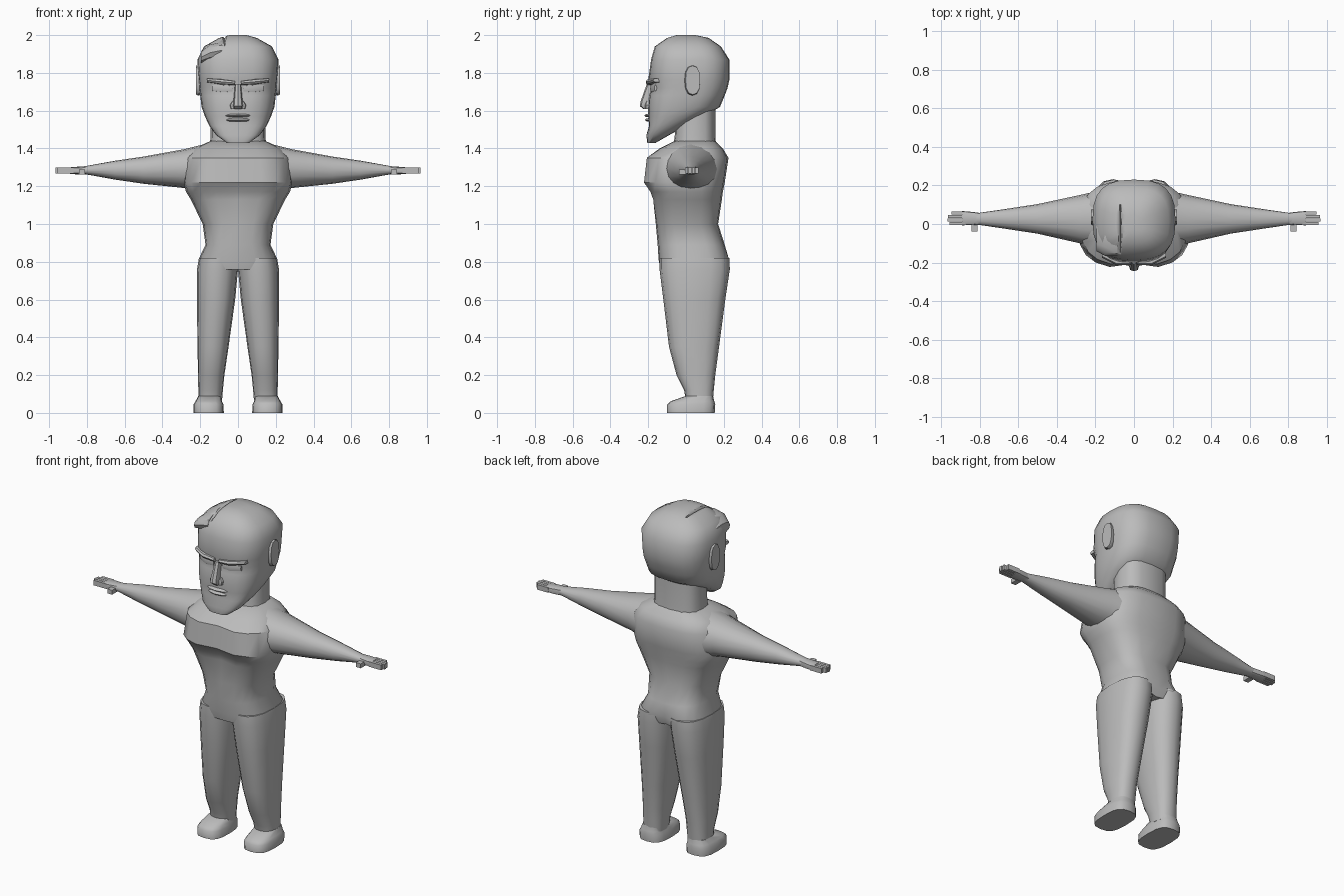
import bpy, bmesh, math
from mathutils import Vector

grey = bpy.data.materials.new("clay grey")
grey.diffuse_color = (0.5, 0.5, 0.5, 1)


def finish(name, bm, mirror=False, angle=40):
    bmesh.ops.recalc_face_normals(bm, faces=bm.faces)
    me = bpy.data.meshes.new(name)
    bm.to_mesh(me)
    bm.free()
    me.materials.append(grey)
    ob = bpy.data.objects.new(name, me)
    bpy.context.collection.objects.link(ob)
    bpy.ops.object.select_all(action='DESELECT')
    ob.select_set(True)
    bpy.context.view_layer.objects.active = ob
    bpy.ops.object.shade_smooth_by_angle(angle=math.radians(angle))
    if mirror:
        ob.modifiers.new("mirror", 'MIRROR')
    return ob


def loft(name, rings, axis='z', segs=16, n=2.5, mirror=False, rule=None, angle=40):
    """Skin rounded sections (t, a0, a1, b0, b1); a,b = x,y for axis z and y,z for axis x."""
    bm = bmesh.new()
    loops = []
    for t, a0, a1, b0, b1 in rings:
        loop = []
        for i in range(segs):
            w = 2 * math.pi * i / segs
            c, s = math.cos(w), math.sin(w)
            a = (a0 + a1) / 2 + (a1 - a0) / 2 * math.copysign(abs(c) ** (2 / n), c)
            b = (b0 + b1) / 2 + (b1 - b0) / 2 * math.copysign(abs(s) ** (2 / n), s)
            p = Vector((a, b, t) if axis == 'z' else (t, a, b))
            if rule:
                rule(p)
            loop.append(bm.verts.new(p))
        loops.append(loop)
    for lo, hi in zip(loops, loops[1:]):
        for i in range(segs):
            j = (i + 1) % segs
            bm.faces.new((lo[i], lo[j], hi[j], hi[i]))
    bm.faces.new(loops[0])
    bm.faces.new(loops[-1])
    return finish(name, bm, mirror, angle)


def sym(rows):
    return [(z, -w, w, y0, y1) for z, w, y0, y1 in rows]


def box(name, x0, x1, y0, y1, z0, z1, mirror=True):
    bm = bmesh.new()
    bmesh.ops.create_cube(bm, size=1)
    for v in bm.verts:
        v.co = ((x0 + x1) / 2 + v.co.x * (x1 - x0),
                (y0 + y1) / 2 + v.co.y * (y1 - y0),
                (z0 + z1) / 2 + v.co.z * (z1 - z0))
    return finish(name, bm, mirror, 30)


# Torso, with a groove between the chest muscles and along the spine
def groove(p):
    if abs(p.x) < 0.01:
        if 1.1 < p.z < 1.38 and p.y < 0:
            p.y += 0.025
        elif p.z < 0.85 and p.y > 0:
            p.y -= 0.03


loft("torso", sym([
    (0.76, 0.205, -0.135, 0.22), (0.81, 0.21, -0.145, 0.235), (0.89, 0.172, -0.15, 0.205),
    (1.0, 0.187, -0.16, 0.17), (1.13, 0.25, -0.18, 0.19), (1.17, 0.275, -0.195, 0.195),
    (1.22, 0.29, -0.23, 0.205), (1.35, 0.275, -0.215, 0.225), (1.40, 0.23, -0.14, 0.195),
    (1.44, 0.145, -0.06, 0.155)]), segs=20, n=2.8, rule=groove)

# Neck
loft("neck", sym([(1.38, 0.155, -0.075, 0.165), (1.46, 0.145, -0.06, 0.155),
                  (1.68, 0.145, -0.05, 0.155)]), n=2.8)

# Legs and feet
loft("leg", [
    (0.06, 0.085, 0.21, 0.0, 0.142), (0.12, 0.08, 0.21, -0.01, 0.147),
    (0.2, 0.072, 0.212, -0.05, 0.155), (0.35, 0.05, 0.214, -0.09, 0.175),
    (0.6, 0.015, 0.218, -0.12, 0.208), (0.76, 0.0, 0.217, -0.14, 0.232),
    (0.82, 0.0, 0.207, -0.14, 0.23)], mirror=True)
loft("foot", [
    (0.0, 0.075, 0.235, -0.1, 0.152), (0.045, 0.077, 0.235, -0.1, 0.155),
    (0.062, 0.085, 0.225, -0.08, 0.15), (0.09, 0.09, 0.21, 0.0, 0.143)],
    n=3, mirror=True, angle=50)

# Arms
loft("arm", [
    (0.15, -0.13, 0.18, 1.15, 1.43), (0.28, -0.10, 0.15, 1.19, 1.397),
    (0.5, -0.05, 0.103, 1.213, 1.357), (0.65, -0.027, 0.08, 1.235, 1.335),
    (0.8, -0.005, 0.058, 1.262, 1.308), (0.83, -0.005, 0.058, 1.265, 1.303)],
    axis='x', n=2.2, mirror=True)

# Hands: palm, four fingers, thumb
loft("palm", [(0.79, 0.0, 0.056, 1.264, 1.306), (0.84, -0.005, 0.063, 1.262, 1.304),
              (0.89, -0.007, 0.067, 1.265, 1.30)], axis='x', segs=12, n=3.5, mirror=True)
for i, tip in enumerate((0.955, 0.965, 0.962, 0.945)):
    y = -0.006 + i * 0.0185
    box("finger", 0.87, tip, y, y + 0.016, 1.268, 1.298)
box("thumb", 0.81, 0.842, -0.038, 0.01, 1.262, 1.288)

# Head, with a hair parting cut into the crown
head = loft("head", sym([
    (1.43, 0.06, -0.205, -0.16), (1.47, 0.115, -0.21, -0.09), (1.52, 0.152, -0.195, 0.0),
    (1.57, 0.175, -0.2, 0.1), (1.62, 0.193, -0.2, 0.18), (1.68, 0.2, -0.195, 0.205),
    (1.72, 0.205, -0.183, 0.22), (1.765, 0.208, -0.2, 0.23), (1.87, 0.215, -0.185, 0.23),
    (1.94, 0.18, -0.165, 0.185), (1.985, 0.1, -0.1, 0.12), (2.0, 0.045, -0.05, 0.05)]),
    segs=24, n=2.7)
bm = bmesh.new()
ends = [[bm.verts.new((x, y, z)) for x, z in ((-0.07, zb), (-0.045, 2.1), (-0.13, 2.1))]
        for y, zb in ((-0.3, 1.925), (0.1, 1.975))]
bm.faces.new(ends[0])
bm.faces.new(ends[1])
for i in range(3):
    j = (i + 1) % 3
    bm.faces.new((ends[0][i], ends[0][j], ends[1][j], ends[1][i]))
cutter = finish("parting_cutter", bm)
cutter.hide_render = True
cutter.hide_set(True)
cut = head.modifiers.new("parting", 'BOOLEAN')
cut.operation = 'DIFFERENCE'
cut.object = cutter

# Hair tuft swept over the side of the parting
loft("hair_tuft", [(-0.195, -0.14, 0.02, 1.85, 1.915), (-0.15, -0.165, 0.04, 1.86, 1.953),
                   (-0.085, -0.165, 0.04, 1.87, 1.97)], axis='x', segs=12, n=2.3)

# Ears
loft("ear", [(0.18, 0.0, 0.06, 1.69, 1.83), (0.21, -0.008, 0.075, 1.68, 1.84),
             (0.222, -0.003, 0.075, 1.685, 1.838)], axis='x', segs=12, n=2.4, mirror=True)

# Brows and eyes
loft("brow", [(0.015, -0.212, -0.15, 1.735, 1.758), (0.09, -0.213, -0.14, 1.738, 1.768),
              (0.165, -0.175, -0.1, 1.75, 1.772)], axis='x', segs=8, n=3, mirror=True)
loft("eye", [(0.03, -0.19, -0.15, 1.70, 1.733), (0.08, -0.19, -0.15, 1.695, 1.738),
             (0.135, -0.168, -0.12, 1.703, 1.738)], axis='x', segs=8, n=4, mirror=True)

# Nose with nostril wings
loft("nose", sym([(1.608, 0.022, -0.225, -0.18), (1.625, 0.027, -0.245, -0.18),
                  (1.65, 0.024, -0.24, -0.18), (1.74, 0.016, -0.208, -0.15)]), segs=8, n=2.5)
loft("nostril_wing", [(1.61, 0.01, 0.038, -0.217, -0.18), (1.63, 0.01, 0.043, -0.217, -0.18),
                      (1.65, 0.01, 0.03, -0.21, -0.18)], segs=8, mirror=True)

# Lips
for z, h, front, name in ((1.574, 0.02, -0.222, "upper_lip"), (1.551, 0.022, -0.218, "lower_lip")):
    loft(name, [(s * x, front + d, -0.15, z - k * h / 2, z + k * h / 2)
                for s, x, d, k in ((-1, 0.08, 0.035, 0.3), (-1, 0.04, 0.008, 1), (1, 0, 0, 1),
                                   (1, 0.04, 0.008, 1), (1, 0.08, 0.035, 0.3))],
         axis='x', segs=8, n=2.2)
